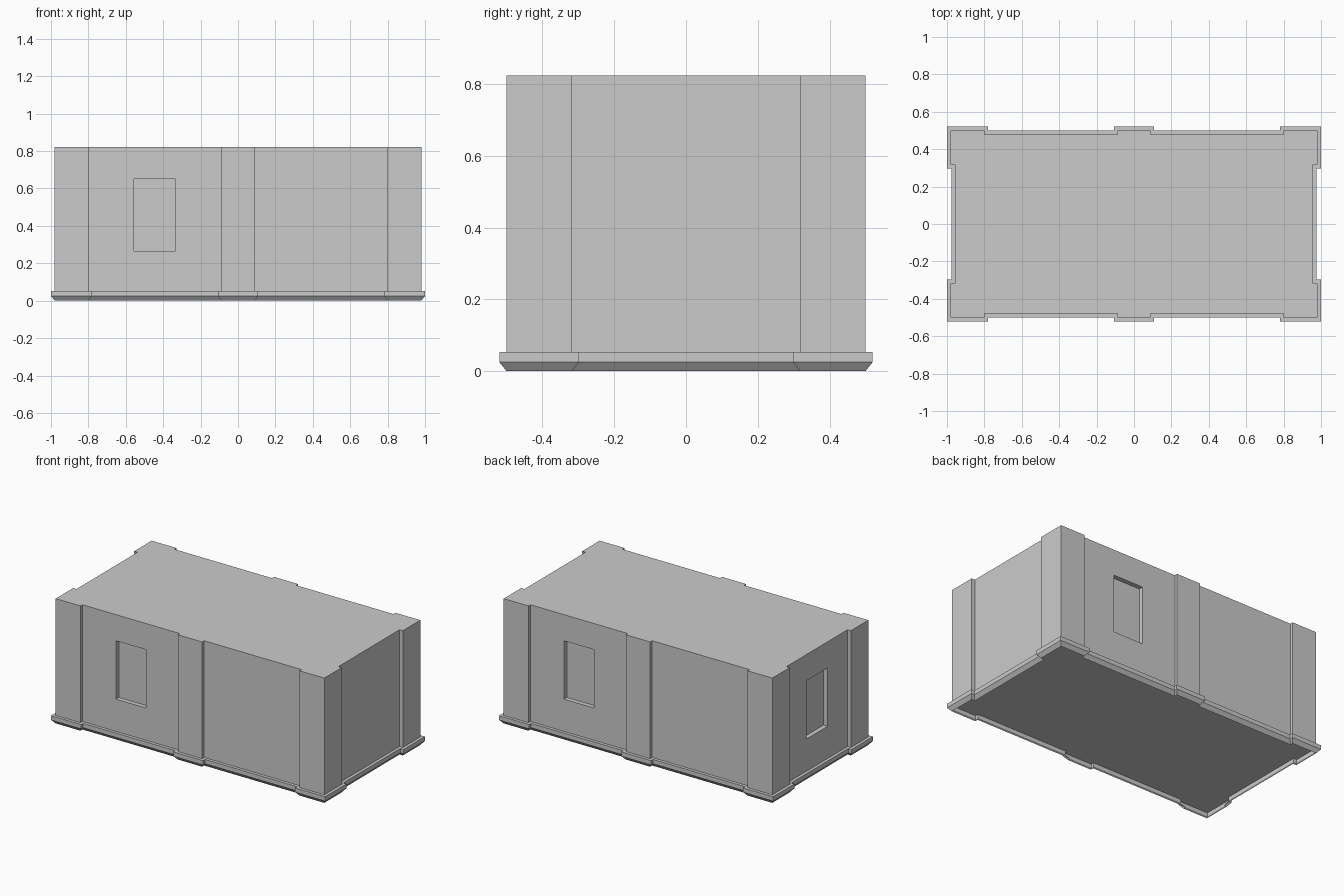
import bpy, bmesh

if "Cube" in bpy.data.objects:
    bpy.data.objects.remove(bpy.data.objects["Cube"])

TOP, LEDGE, BEVEL = 0.823, 0.053, 0.025   # heights
LIP = 0.02                                # how far the plinth projects


def outline(e):
    """Plan of the pilastered walls, grown outward by e (counter-clockwise)."""
    quarter = [(0.956 + e, 0.318 - e), (0.98 + e, 0.318 - e), (0.98 + e, 0.5 + e),
               (0.8 - e, 0.5 + e), (0.8 - e, 0.479 + e),
               (0.088 + e, 0.479 + e), (0.088 + e, 0.5 + e)]
    half = quarter + [(-x, y) for x, y in reversed(quarter)]
    return half + [(-x, -y) for x, y in half]


def loft(name, levels, capped):
    """Join outlines given as (growth, height) into one object."""
    bm = bmesh.new()
    rings = [[bm.verts.new((x, y, z)) for x, y in outline(e)] for e, z in levels]
    for a, b in zip(rings, rings[1:]):
        n = len(a)
        for i in range(n):
            j = (i + 1) % n
            bm.faces.new((a[i], a[j], b[j], b[i]))
    if capped:
        bm.faces.new(rings[0][::-1])
        bm.faces.new(rings[-1])
    mesh = bpy.data.meshes.new(name)
    bm.to_mesh(mesh)
    bm.free()
    ob = bpy.data.objects.new(name, mesh)
    bpy.context.collection.objects.link(ob)
    return ob


# Main block with pilasters, and the open plinth skirt beneath it
walls = loft("walls", [(0, LEDGE), (0, TOP)], True)
loft("plinth", [(0, 0), (LIP, BEVEL), (LIP, LEDGE), (0, LEDGE)], False)

# Blind window recesses: front, back and left side
W, H, D, ZC = 0.22, 0.385, 0.06, 0.458
windows = [("front", (-0.445, -0.479), (W, D)),
           ("back", (0.445, 0.479), (W, D)),
           ("left", (-0.956, 0), (D, W))]
bpy.context.view_layer.objects.active = walls
for side, (x, y), (sx, sy) in windows:
    bpy.ops.mesh.primitive_cube_add(size=1, location=(x, y, ZC))
    cutter = bpy.context.object
    cutter.name = side + "_window_cutter"
    cutter.scale = (sx, sy, H)
    cutter.hide_render = True
    mod = walls.modifiers.new(side + "_window", 'BOOLEAN')
    mod.operation = 'DIFFERENCE'
    mod.solver = 'EXACT'
    mod.object = cutter
    bpy.context.view_layer.objects.active = walls
    bpy.ops.object.modifier_apply(modifier=mod.name)
    bpy.data.objects.remove(cutter)
